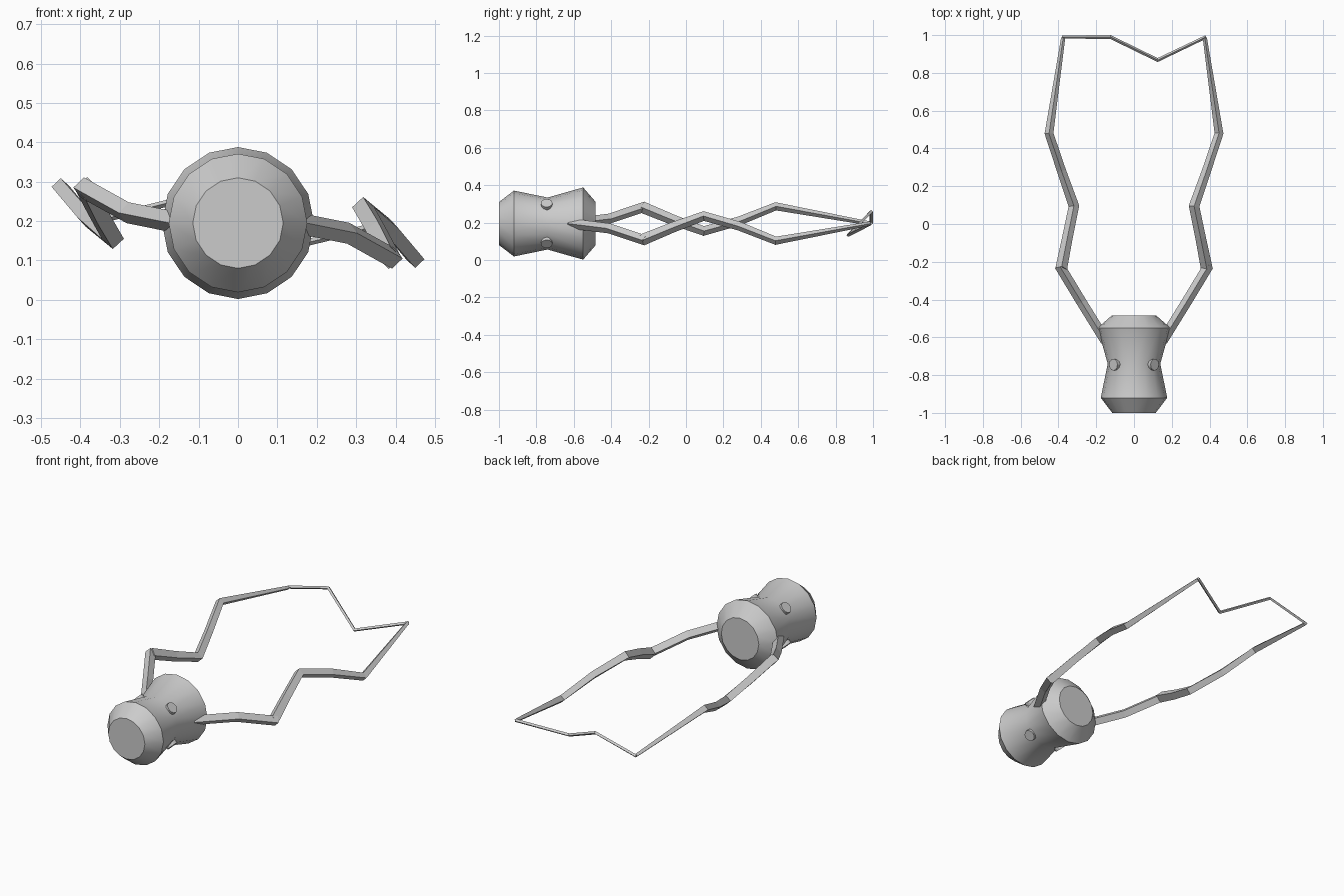
import bpy, bmesh, math
from mathutils import Vector, Matrix

cube = bpy.data.objects.get("Cube")
if cube:
    bpy.data.objects.remove(cube, do_unlink=True)

AXIS_Z = 0.195

grey = bpy.data.materials.new("plain grey")
grey.use_nodes = True
GREY = (0.6, 0.6, 0.6, 1)
grey.diffuse_color = GREY
grey.node_tree.nodes["Principled BSDF"].inputs["Base Color"].default_value = GREY


def finish(name, bm, smooth=False):
    bmesh.ops.recalc_face_normals(bm, faces=bm.faces)
    mesh = bpy.data.meshes.new(name)
    bm.to_mesh(mesh)
    bm.free()
    mesh.materials.append(grey)
    ob = bpy.data.objects.new(name, mesh)
    bpy.context.collection.objects.link(ob)
    if smooth:
        bpy.ops.object.select_all(action='DESELECT')
        ob.select_set(True)
        bpy.context.view_layer.objects.active = ob
        bpy.ops.object.shade_smooth_by_angle(angle=math.radians(30))
    return ob


def skin(bm, rings):
    """Join rings of vertices into a closed tube with end caps."""
    for a, b in zip(rings, rings[1:]):
        n = len(a)
        for i in range(n):
            j = (i + 1) % n
            bm.faces.new((a[i], a[j], b[j], b[i]))
    bm.faces.new(rings[0])
    bm.faces.new(rings[-1])


def lathe(name, profile, sides):
    """Revolve (y, radius) pairs about the lengthwise axis."""
    bm = bmesh.new()
    angles = [2 * math.pi * i / sides for i in range(sides)]
    skin(bm, [[bm.verts.new((r * math.sin(a), y, AXIS_Z + r * math.cos(a)))
               for a in angles] for y, r in profile])
    return finish(name, bm, smooth=True)


def strap(name, path, turned=False):
    """Sweep a diamond section along (x, y, height from axis, radius) points."""
    s = -1 if turned else 1
    pts = [Vector((s * x, y, AXIS_Z + s * h)) for x, y, h, r in path]
    bm = bmesh.new()
    rings = []
    for i, p in enumerate(pts):
        d_in = (p - pts[i - 1]).normalized() if i else None
        d_out = (pts[i + 1] - p).normalized() if i < len(pts) - 1 else d_in
        t = ((d_in or d_out) + d_out).normalized()
        side = t.cross(Vector((0, 0, 1))).normalized()
        up = side.cross(t)
        r = path[i][3]
        miter = r / max(t.dot(d_out), 0.5)
        rings.append([bm.verts.new(p + v) for v in
                      (side * miter, up * r, -side * miter, -up * r)])
    skin(bm, rings)
    return finish(name, bm)


# Waisted barrel body
lathe("body", [(-1, 0.115), (-0.92, 0.176), (-0.74, 0.139),
               (-0.55, 0.193), (-0.485, 0.118)], 16)

# Four round studs on the waist
for side, x in (("left", 1), ("right", -1)):
    for level, z in (("upper", 1), ("lower", -1)):
        out = Vector((x, 0, z)).normalized()
        turn = out.to_track_quat('Z', 'Y').to_matrix().to_4x4()
        bm = bmesh.new()
        bmesh.ops.create_cone(bm, cap_ends=True, segments=12, radius1=0.031,
                              radius2=0.031, depth=0.05)
        centre = out * 0.13 + Vector((0, -0.745, AXIS_Z))
        bmesh.ops.transform(bm, matrix=Matrix.Translation(centre) @ turn, verts=bm.verts)
        finish(f"{level}_{side}_stud", bm, smooth=True)

# Straps: the right one is the left one turned half round the long axis
arm = [(0.15, -0.62, 0, 0.027), (0.28, -0.41, -0.026, 0.027),
       (0.395, -0.22, -0.09, 0.027)]
band = [(0.385, -0.235, -0.088, 0.031), (0.352, -0.07, -0.02, 0.028),
        (0.318, 0.095, 0.04, 0.026), (0.385, 0.285, -0.014, 0.024),
        (0.45, 0.48, -0.092, 0.022), (0.375, 0.985, 0, 0.011)]
for side, turned in (("left", False), ("right", True)):
    strap(side + "_arm", arm, turned)
    strap(side + "_band", band, turned)

# Thin kinked link across the back
strap("back_link", [(0.38, 0.99, 0, 0.009), (0.125, 0.868, -0.062, 0.009),
                    (-0.125, 0.99, 0.064, 0.009), (-0.38, 0.99, 0, 0.009)])
